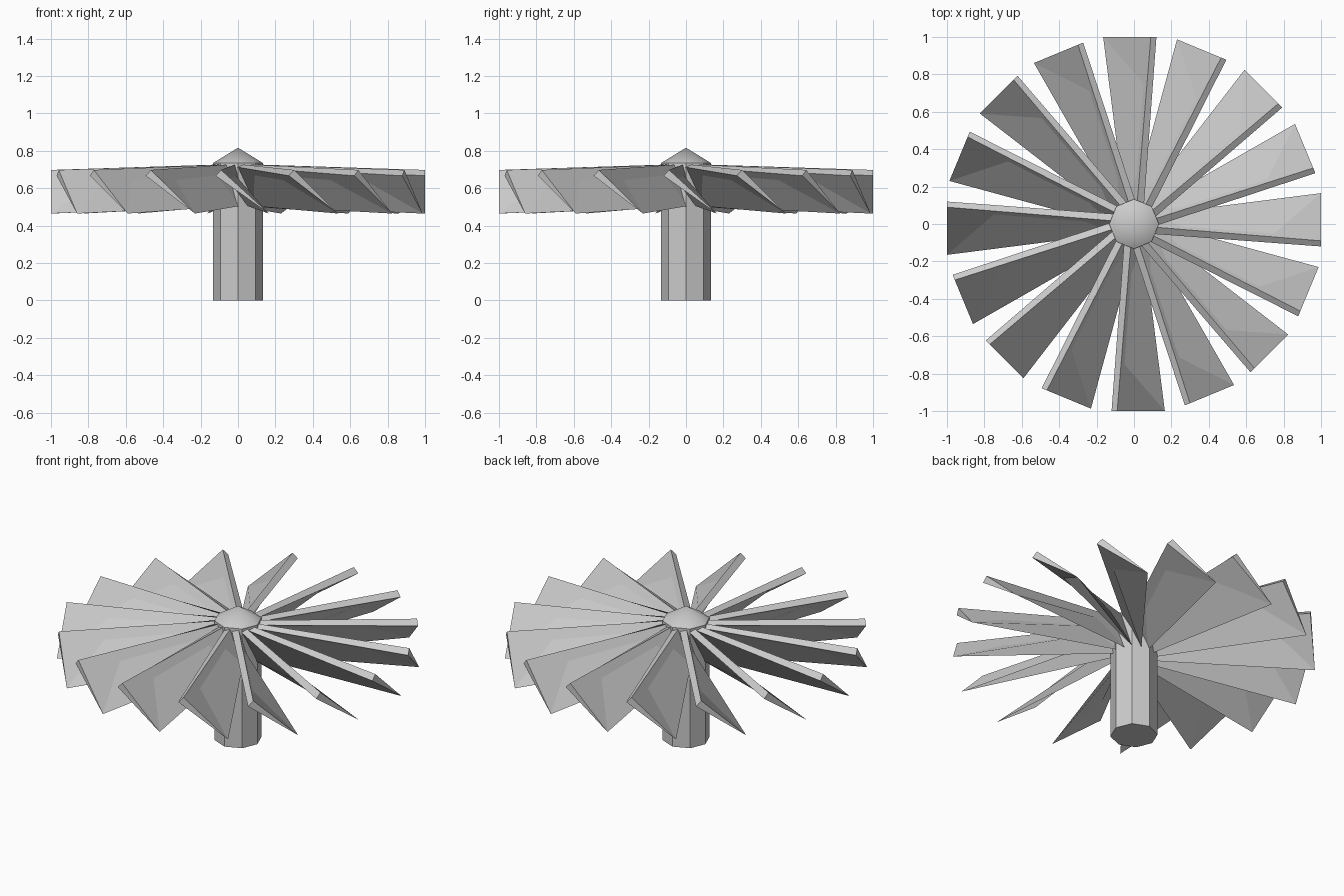
import bpy
from math import pi

if "Cube" in bpy.data.objects:
    bpy.data.objects.remove(bpy.data.objects["Cube"])

BLADES = 16
SIDES = 8
HUB_R = 0.133


def make_object(name, verts, faces):
    mesh = bpy.data.meshes.new(name)
    mesh.from_pydata(verts, [], faces)
    mesh.update()
    obj = bpy.data.objects.new(name, mesh)
    bpy.context.collection.objects.link(obj)
    return obj


# Octagonal hub shaft, corners on the axes
bpy.ops.mesh.primitive_cylinder_add(vertices=SIDES, radius=HUB_R, depth=0.735,
                                    location=(0, 0, 0.735 / 2))
bpy.context.object.name = "hub_shaft"

# Pointed cap, softly shaded
bpy.ops.mesh.primitive_cone_add(vertices=SIDES, radius1=HUB_R, radius2=0,
                                depth=0.082, location=(0, 0, 0.776))
bpy.context.object.name = "hub_cap"
bpy.ops.object.shade_smooth_by_angle(angle=pi / 6)

# Twisted wedge blade: (y, z) triangles at the root and the tip, thick upper
# edge tapering to a sharp lower edge, running out along x
root = [(-0.016, 0.727), (-0.053, 0.714), (0.050, 0.505)]
tip = [(-0.09, 0.698), (-0.12, 0.667), (0.165, 0.465)]
verts = [(0.10, y, z) for y, z in root] + [(1.0, y, z) for y, z in tip]
faces = [(0, 1, 2), (5, 4, 3)]
faces += [(i, i + 3, (i + 1) % 3 + 3, (i + 1) % 3) for i in range(3)]
blade = make_object("blade_1", verts, faces)
bpy.ops.object.select_all(action='DESELECT')
blade.select_set(True)
bpy.context.view_layer.objects.active = blade
bpy.ops.object.shade_smooth_by_angle(angle=pi / 6)

# Ring of blades sharing one mesh
for i in range(1, BLADES):
    copy = blade.copy()
    copy.name = f"blade_{i + 1}"
    copy.rotation_euler.z = 2 * pi * i / BLADES
    bpy.context.collection.objects.link(copy)
